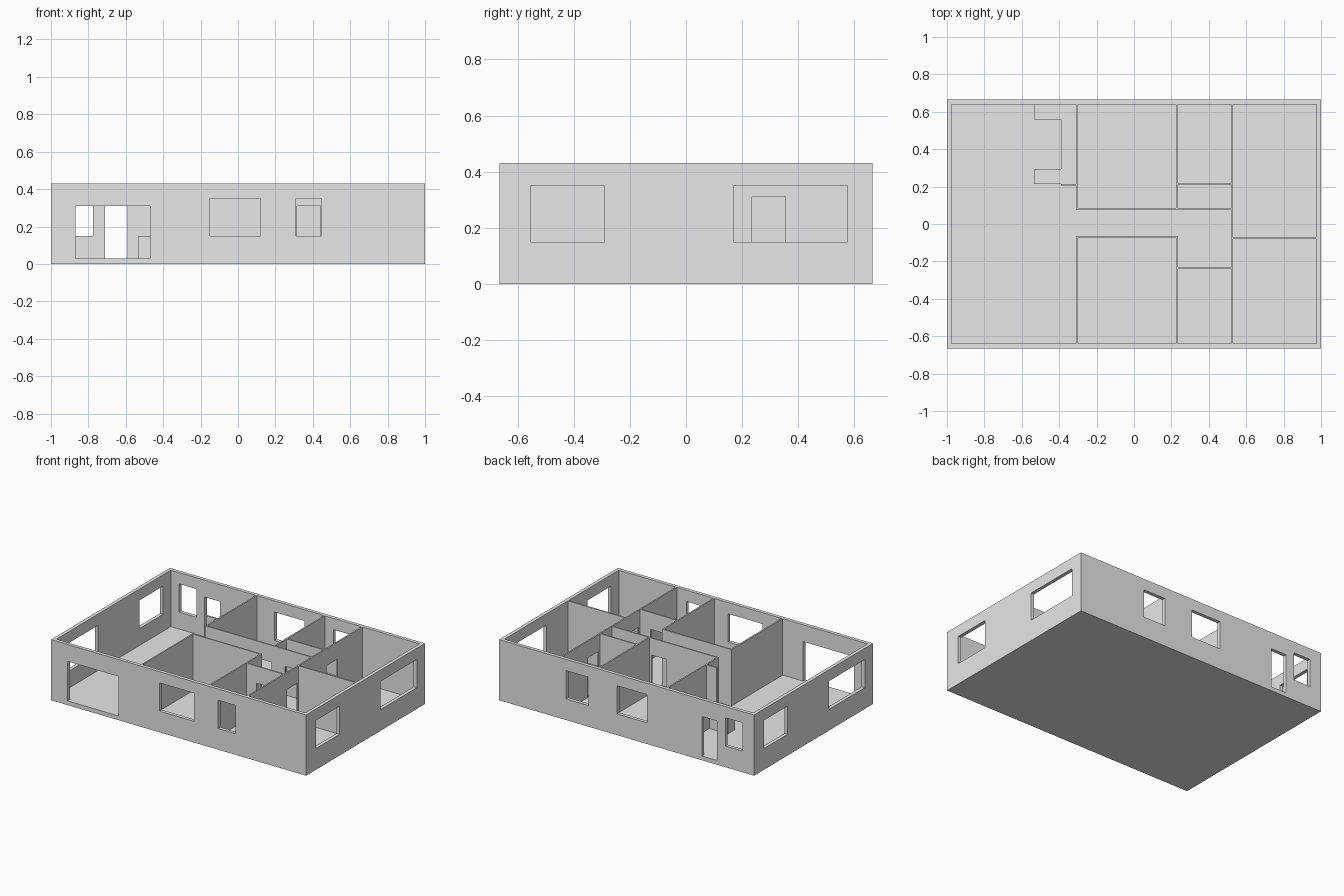
import bpy
import bmesh

cube = bpy.data.objects.get("Cube")
if cube:
    bpy.data.objects.remove(cube, do_unlink=True)

# One plain grey for the whole building
grey = bpy.data.materials.new("light_grey")
grey.use_nodes = True
colour = (0.8, 0.8, 0.8, 1)
grey.diffuse_color = colour
grey.node_tree.nodes["Principled BSDF"].inputs["Base Color"].default_value = colour

HX, HY, TOP = 1.0, 0.665, 0.43
BASE, FLOOR = 0.005, 0.03
SILL, HEAD, DOOR = 0.15, 0.35, 0.31
OUTER, INNER = 0.025, 0.01
IX, IY = HX - OUTER, HY - OUTER


def add_object(name, bm):
    bmesh.ops.recalc_face_normals(bm, faces=bm.faces)
    mesh = bpy.data.meshes.new(name)
    bm.to_mesh(mesh)
    bm.free()
    mesh.materials.append(grey)
    obj = bpy.data.objects.new(name, mesh)
    bpy.context.collection.objects.link(obj)
    return obj


def window(a, b):
    return (a, b, SILL, HEAD)


def door(a, b):
    return (a, b, FLOOR, DOOR)


def wall(name, axis, pos, start, end, openings=(), thick=INNER, base=FLOOR):
    """Upright wall along an axis, gridded around its openings and thickened."""
    us = sorted({start, end, *(u for o in openings for u in o[:2])})
    zs = sorted({base, TOP, *(z for o in openings for z in o[2:])})
    bm = bmesh.new()
    rows = [[bm.verts.new((u, pos, z) if axis == "x" else (pos, u, z)) for u in us] for z in zs]
    for j in range(len(zs) - 1):
        for i in range(len(us) - 1):
            u, z = (us[i] + us[i + 1]) / 2, (zs[j] + zs[j + 1]) / 2
            if not any(o[0] < u < o[1] and o[2] < z < o[3] for o in openings):
                bm.faces.new((rows[j][i], rows[j][i + 1], rows[j + 1][i + 1], rows[j + 1][i]))
    loose = [v for v in bm.verts if not v.link_faces]
    bmesh.ops.delete(bm, geom=loose, context="VERTS")
    obj = add_object(name, bm)
    solid = obj.modifiers.new("thickness", "SOLIDIFY")
    solid.thickness = thick
    solid.offset = 0


def prism(name, outline, low, high):
    """Flat outline raised into a solid."""
    bm = bmesh.new()
    lower = [bm.verts.new((x, y, low)) for x, y in outline]
    upper = [bm.verts.new((x, y, high)) for x, y in outline]
    bm.faces.new(lower)
    bm.faces.new(upper)
    for i in range(len(outline)):
        k = (i + 1) % len(outline)
        bm.faces.new((lower[i], lower[k], upper[k], upper[i]))
    add_object(name, bm)


def rectangle(x, y):
    return [(-x, -y), (x, -y), (x, y), (-x, y)]


# Ground slab and raised floor
prism("ground_slab", rectangle(HX, HY), 0, BASE)
prism("floor", rectangle(IX, IY), BASE, FLOOR)

# Outer walls
mid_x, mid_y = HX - OUTER / 2, HY - OUTER / 2
wall("front_wall", "x", -mid_y, -HX, HX,
     [door(-0.87, -0.47), window(-0.15, 0.12), window(0.31, 0.445)], OUTER, BASE)
wall("back_wall", "x", mid_y, -HX, HX,
     [window(-0.91, -0.775), door(-0.71, -0.59), window(-0.16, 0.075),
      window(0.30, 0.475)], OUTER, BASE)
wall("left_wall", "y", mid_x, -IY, IY,
     [window(-0.555, -0.29), window(0.17, 0.575)], OUTER, BASE)
wall("right_wall", "y", -mid_x, -IY, IY,
     [window(-0.575, -0.175), window(0.29, 0.555)], OUTER, BASE)

# Partitions running front to back
wall("living_room_back_partition", "y", -0.305, 0.085, IY)
wall("living_room_front_partition", "y", -0.305, -IY, -0.075)
wall("back_bedroom_partition", "y", 0.23, 0.085, IY)
wall("front_bedroom_partition", "y", 0.23, -IY, -0.075, [door(-0.21, -0.09)])
wall("main_partition", "y", 0.525, -IY, IY,
     [door(-0.21, -0.09), door(-0.055, 0.065), door(0.235, 0.355)])

# Partitions running side to side
wall("corridor_back_partition", "x", 0.08, -0.31, 0.52,
     [door(0.095, 0.21), door(0.315, 0.44)])
wall("corridor_front_partition", "x", -0.07, -0.31, 0.235)
wall("closet_partition", "x", 0.215, 0.235, 0.52)
wall("bathroom_partition", "x", -0.235, 0.235, 0.52, [door(0.315, 0.44)])
wall("side_bedroom_partition", "x", -0.075, 0.53, IX)
wall("kitchen_stub", "x", 0.21, -0.39, -0.31)

# U-shaped kitchen counter
prism("kitchen_counter",
      [(-0.535, IY), (-0.535, 0.56), (-0.39, 0.56), (-0.39, 0.295), (-0.535, 0.295),
       (-0.535, 0.215), (-0.31, 0.215), (-0.31, IY)], FLOOR, SILL)
